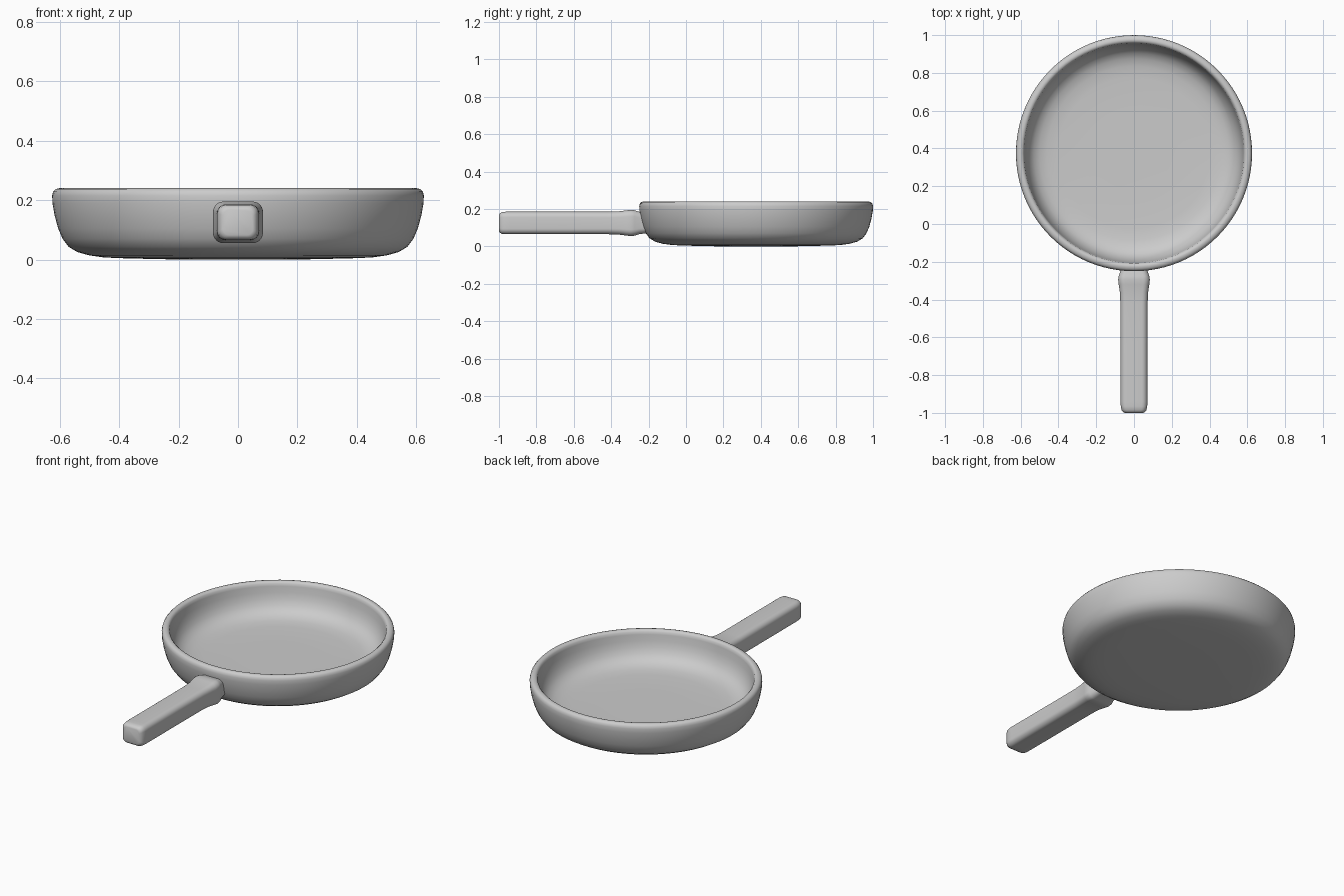
import bpy, bmesh, math

if "Cube" in bpy.data.objects:
    bpy.data.objects.remove(bpy.data.objects["Cube"])

grey = bpy.data.materials.new("plain grey")
grey.diffuse_color = (0.6, 0.6, 0.6, 1)
grey.use_nodes = True
grey.node_tree.nodes["Principled BSDF"].inputs["Base Color"].default_value = grey.diffuse_color


def finish(name, bm, angle):
    bmesh.ops.recalc_face_normals(bm, faces=bm.faces)
    me = bpy.data.meshes.new(name)
    bm.to_mesh(me)
    bm.free()
    me.materials.append(grey)
    ob = bpy.data.objects.new(name, me)
    bpy.context.collection.objects.link(ob)
    bpy.ops.object.select_all(action='DESELECT')
    ob.select_set(True)
    bpy.context.view_layer.objects.active = ob
    bpy.ops.object.shade_smooth_by_angle(angle=math.radians(angle))
    return ob


def loft(bm, rings):
    """Skin a list of closed point rings and cap both ends."""
    rows = [[bm.verts.new(p) for p in ring] for ring in rings]
    n = len(rows[0])
    for a, b in zip(rows, rows[1:]):
        for i in range(n):
            j = (i + 1) % n
            bm.faces.new((a[i], a[j], b[j], b[i]))
    bm.faces.new(rows[0])
    bm.faces.new(rows[-1])


# pan: lathe profile (radius, z) from the underside, over the rim, to the floor
profile = [(0.38, 0.004), (0.45, 0.007), (0.50, 0.014), (0.54, 0.025), (0.57, 0.043),
           (0.59, 0.07), (0.605, 0.105), (0.617, 0.15), (0.624, 0.19), (0.625, 0.215),
           (0.622, 0.228), (0.614, 0.237), (0.60, 0.24), (0.591, 0.238), (0.583, 0.23),
           (0.58, 0.215), (0.575, 0.18), (0.565, 0.145), (0.55, 0.115), (0.53, 0.092),
           (0.50, 0.075), (0.46, 0.065), (0.40, 0.06)]
SEG = 96
bm = bmesh.new()
loft(bm, [[(r * math.cos(2 * math.pi * i / SEG), 0.375 + r * math.sin(2 * math.pi * i / SEG), z)
           for i in range(SEG)] for r, z in [(0.2, 0.0)] + profile + [(0.2, 0.059)]])
finish("pan", bm, 45)


# handle: rounded-rectangle sections (y, half width, half height, corner radius)
def section(y, w, h, c, zc=0.125):
    pts = []
    for k, (sx, sz) in enumerate([(1, 1), (-1, 1), (-1, -1), (1, -1)]):
        for s in range(7):
            a = math.pi / 2 * (k + s / 6)
            pts.append((sx * (w - c) + c * math.cos(a), y, zc + sz * (h - c) + c * math.sin(a)))
    return pts


sections = [(-1.0, 0.050, 0.043, 0.022), (-0.996, 0.058, 0.051, 0.025), (-0.985, 0.066, 0.058, 0.028),
            (-0.965, 0.070, 0.060, 0.030), (-0.94, 0.071, 0.060, 0.030), (-0.65, 0.071, 0.060, 0.030),
            (-0.42, 0.072, 0.060, 0.031), (-0.36, 0.075, 0.062, 0.032), (-0.32, 0.081, 0.067, 0.034),
            (-0.295, 0.084, 0.070, 0.035), (-0.275, 0.081, 0.068, 0.034), (-0.25, 0.072, 0.060, 0.031),
            (-0.215, 0.068, 0.055, 0.030)]
bm = bmesh.new()
loft(bm, [section(*s) for s in sections])
finish("handle", bm, 50)
